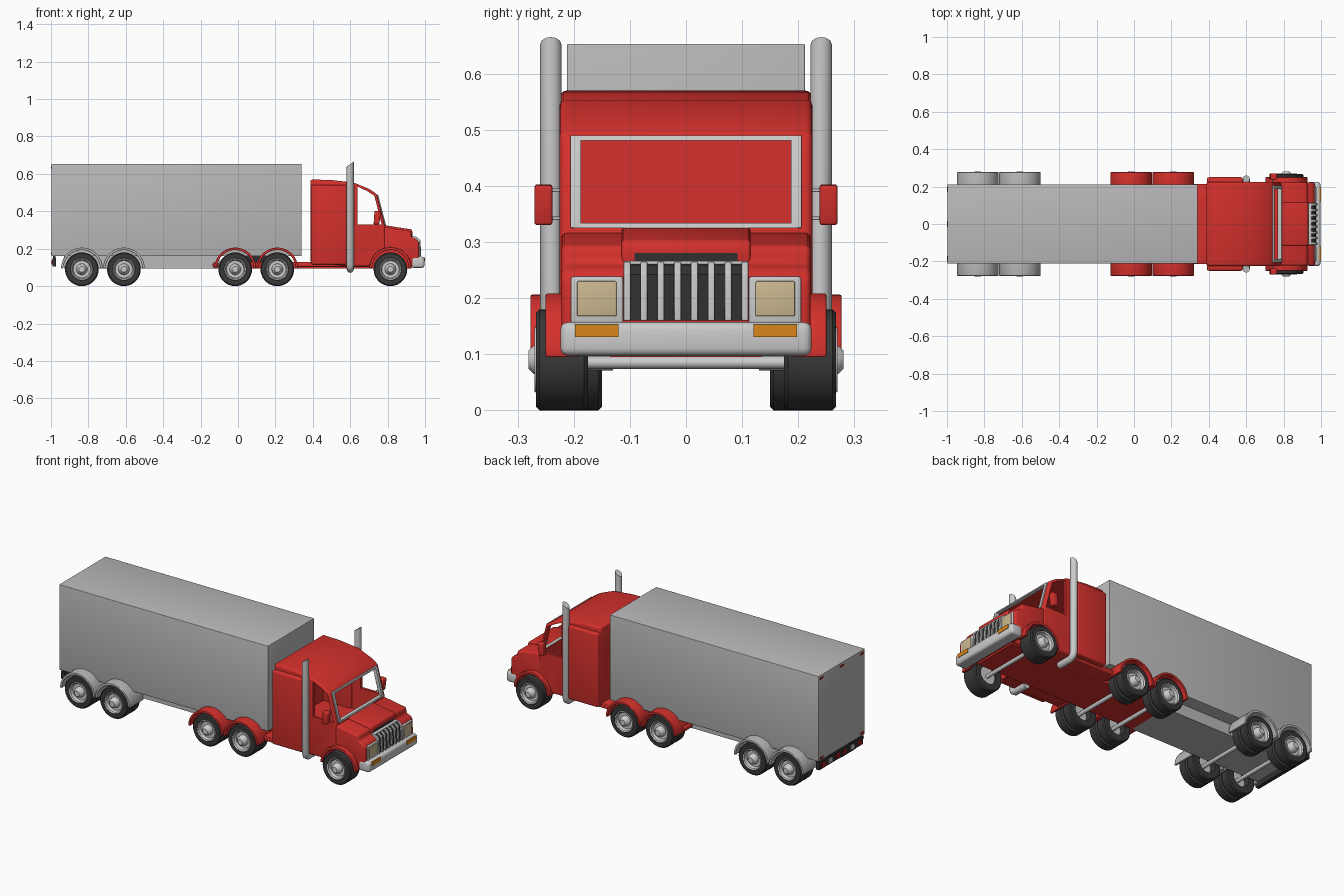
import bpy, bmesh, math
from mathutils import Vector

if "Cube" in bpy.data.objects:
    bpy.data.objects.remove(bpy.data.objects["Cube"])


def material(name, r, g, b):
    m = bpy.data.materials.new(name)
    m.diffuse_color = (r, g, b, 1)
    m.use_nodes = True
    m.node_tree.nodes["Principled BSDF"].inputs["Base Color"].default_value = m.diffuse_color
    return m


RED = material("red paint", 0.66, 0.03, 0.025)
GREY = material("trailer grey", 0.49, 0.49, 0.49)
METAL = material("bright metal", 0.60, 0.60, 0.60)
TYRE = material("tyre rubber", 0.04, 0.04, 0.04)
DARK = material("dark grille", 0.03, 0.03, 0.03)
CREAM = material("headlight cream", 0.60, 0.48, 0.28)
ORANGE = material("indicator orange", 0.70, 0.24, 0.01)
LAMP = material("tail light red", 0.45, 0.01, 0.01)


def smooth(ob):
    bpy.ops.object.select_all(action='DESELECT')
    ob.select_set(True)
    bpy.context.view_layer.objects.active = ob
    bpy.ops.object.convert(target='MESH')
    bpy.ops.object.shade_smooth_by_angle(angle=math.radians(35))


def finish(name, bm, mat, bevel=0, mirror=False):
    bmesh.ops.remove_doubles(bm, verts=bm.verts, dist=1e-6)
    bmesh.ops.recalc_face_normals(bm, faces=bm.faces)
    me = bpy.data.meshes.new(name)
    bm.to_mesh(me)
    bm.free()
    me.materials.append(mat)
    ob = bpy.data.objects.new(name, me)
    bpy.context.collection.objects.link(ob)
    if bevel:
        b = ob.modifiers.new("bevel", 'BEVEL')
        b.width, b.segments, b.limit_method = bevel, 3, 'ANGLE'
    if mirror:
        ob.modifiers.new("mirror", 'MIRROR').use_axis = (False, True, False)
    smooth(ob)
    return ob


def prism(name, profile, y0, y1, mat, bevel=0, mirror=False):
    """Side profile (x, z) extruded from y0 to y1."""
    bm = bmesh.new()
    f = bm.faces.new([bm.verts.new((x, y0, z)) for x, z in profile])
    r = bmesh.ops.extrude_face_region(bm, geom=[f])
    bmesh.ops.translate(bm, vec=(0, y1 - y0, 0),
                        verts=[v for v in r['geom'] if isinstance(v, bmesh.types.BMVert)])
    return finish(name, bm, mat, bevel, mirror)


def box(name, x0, x1, y0, y1, z0, z1, mat, bevel=0, mirror=False):
    return prism(name, [(x0, z0), (x1, z0), (x1, z1), (x0, z1)], y0, y1, mat, bevel, mirror)


def lathe(name, pts, x, z, mat, sides=36):
    """Ring profile (radius, y) turned about a sideways axis, on both sides."""
    bm = bmesh.new()
    rings = [[bm.verts.new((x + r * math.cos(a), y, z + r * math.sin(a)))
              for a in [2 * math.pi * i / sides for i in range(sides)]] for r, y in pts]
    for p, q in zip(rings, rings[1:]):
        for i in range(sides):
            j = (i + 1) % sides
            bm.faces.new((p[i], p[j], q[j], q[i]))
    return finish(name, bm, mat, mirror=True)


def arch(name, x, r0, r1, y0, y1, mat):
    """Half-ring mudguard over a wheel, on both sides."""
    n = 20
    ring = [(x + r1 * math.cos(math.pi * i / n), 0.095 + r1 * math.sin(math.pi * i / n)) for i in range(n + 1)]
    ring += [(x + r0 * math.cos(math.pi * i / n), 0.095 + r0 * math.sin(math.pi * i / n)) for i in range(n, -1, -1)]
    return prism(name, ring, y0, y1, mat, 0.003, True)


def tube(name, points, radius, mat, slant=0):
    """Pipe through points, on both sides; slant shears the open top."""
    cu = bpy.data.curves.new(name, 'CURVE')
    cu.dimensions, cu.bevel_depth, cu.bevel_resolution, cu.use_fill_caps = '3D', radius, 4, True
    s = cu.splines.new('POLY')
    s.points.add(len(points) - 1)
    for p, co in zip(s.points, points):
        p.co = (*co, 1)
    ob = bpy.data.objects.new(name, cu)
    bpy.context.collection.objects.link(ob)
    smooth(ob)
    ob.data.materials.clear()
    ob.data.materials.append(mat)
    for v in ob.data.vertices:
        if slant and v.co.z > 0.6:
            v.co.z += (v.co.x - points[0][0]) * slant
    ob.modifiers.new("mirror", 'MIRROR').use_axis = (False, True, False)
    smooth(ob)
    return ob


def cut(ob, *cutters):
    for c in cutters:
        m = ob.modifiers.new("cut", 'BOOLEAN')
        m.operation, m.object, m.solver = 'DIFFERENCE', c, 'EXACT'
        smooth(ob)
    for c in cutters:
        bpy.data.objects.remove(c)


# trailer
trailer = box("trailer_box", -0.997, 0.34, -0.212, 0.212, 0.16, 0.653, GREY, 0.003)
box("trailer_underbody", -0.93, -0.10, -0.135, 0.135, 0.095, 0.165, GREY)
box("rear_bumper_bar", -0.993, -0.972, -0.2, 0.2, 0.105, 0.15, DARK)
box("rear_bumper_strut", -0.99, -0.975, 0.08, 0.11, 0.14, 0.165, DARK, mirror=True)
for i, y in enumerate((0.03, 0.10, 0.165)):
    box("tail_light", -0.997, -0.99, y - 0.015, y + 0.015, 0.115, 0.14, METAL if i == 1 else LAMP, mirror=True)
for y, z in ((0.185, 0.635), (0.0, 0.635), (0.185, 0.175)):
    box("marker_light", -1.0, -0.995, y - 0.015, y + 0.015, z - 0.005, z + 0.005, LAMP, mirror=y > 0)

# tractor chassis
box("chassis_frame", -0.11, 0.92, -0.135, 0.135, 0.095, 0.13, RED)
box("chassis_deck", 0.31, 0.71, -0.215, 0.215, 0.103, 0.13, RED, 0.004)
box("chassis_tail_tab", -0.135, -0.105, -0.21, 0.21, 0.10, 0.125, RED, 0.004)
box("coupling_plate", 0.0, 0.2, -0.09, 0.09, 0.125, 0.165, DARK)

# wheels, axles and mudguards
rim = [(0.061, 0.262), (0.057, 0.270), (0.051, 0.266), (0.046, 0.25), (0.03, 0.25),
       (0.025, 0.272), (0.016, 0.281), (0, 0.281)]
dual = [(0.05, 0.15), (0.084, 0.15), (0.09, 0.156), (0.09, 0.2), (0.08, 0.206), (0.08, 0.211),
        (0.09, 0.217), (0.09, 0.261), (0.084, 0.267), (0.06, 0.267), (0.05, 0.24), (0.05, 0.15)]
single = [(0.05, 0.175), (0.084, 0.175), (0.09, 0.182), (0.09, 0.261), (0.084, 0.267),
          (0.06, 0.267), (0.05, 0.24), (0.05, 0.175)]
for x, paint in ((-0.835, GREY), (-0.61, GREY), (-0.015, RED), (0.21, RED), (0.815, None)):
    lathe("tyre", dual if paint else single, x, 0.09, TYRE)
    lathe("wheel_rim", rim, x, 0.09, METAL)
    lathe("wheel_inner_disc", [(0.052, 0.185), (0, 0.185)], x, 0.09, METAL)
    lathe("axle", [(0.011, 0), (0.011, 0.2)], x, 0.085, METAL, 12)
    if paint:
        arch("mudguard", x, 0.098, 0.111, 0.15, 0.277, paint)
arch("front_mudguard", 0.815, 0.098, 0.113, 0.19, 0.25, RED)

# hollow cab with open windows
cab = prism("cab", [(0.387, 0.125), (0.387, 0.57), (0.50, 0.567), (0.62, 0.553), (0.70, 0.52), (0.742, 0.493),
                    (0.787, 0.32), (0.787, 0.105), (0.62, 0.105)], -0.225, 0.225, RED, 0.012)
cut(cab,
    prism("cab_interior", [(0.405, 0.2), (0.405, 0.553), (0.6, 0.54), (0.69, 0.508), (0.729, 0.483),
                           (0.771, 0.32), (0.771, 0.2)], -0.209, 0.209, RED),
    prism("side_window_cut", [(0.638, 0.33), (0.638, 0.532), (0.69, 0.508), (0.729, 0.483), (0.768, 0.33)],
          -0.3, 0.3, RED),
    box("windscreen_cut", 0.715, 0.85, -0.19, 0.19, 0.332, 0.483, RED),
    lathe("wheel_arch_cut", [(0, 0.14), (0.1, 0.14), (0.1, 0.3), (0, 0.3)], 0.815, 0.095, RED))
box("sleeper_side_panel", 0.39, 0.582, 0.2, 0.25, 0.115, 0.54, RED, 0.01, True)


# windscreen frame, leaning with the glass line
def lean(z0, z1, d0=-0.014, d1=0.006):
    fx = lambda z: 0.742 + (0.493 - z) * 0.26
    return [(fx(z0) + d0, z0), (fx(z0) + d1, z0), (fx(z1) + d1, z1), (fx(z1) + d0, z1)]


prism("windscreen_side_frame", lean(0.325, 0.49), 0.187, 0.206, METAL, 0.002, True)
prism("windscreen_top_frame", lean(0.481, 0.49), -0.2, 0.2, METAL)
prism("windscreen_bottom_frame", lean(0.325, 0.334), -0.2, 0.2, METAL)

# bonnet
bonnet = prism("bonnet", [(0.775, 0.105), (0.775, 0.318), (0.925, 0.293), (0.928, 0.262), (0.955, 0.252),
                          (0.968, 0.235), (0.968, 0.105)], -0.222, 0.222, RED, 0.01)
cut(bonnet, lathe("wheel_arch_cut", [(0, 0.14), (0.1, 0.14), (0.1, 0.3), (0, 0.3)], 0.815, 0.095, RED))
prism("bonnet_centre", [(0.775, 0.25), (0.775, 0.327), (0.928, 0.303), (0.933, 0.288), (0.928, 0.25)],
      -0.115, 0.115, RED, 0.006)
box("bonnet_vent", 0.92, 0.932, -0.092, 0.092, 0.266, 0.286, DARK)

# grille
prism("grille_back", [(0.92, 0.16), (0.92, 0.263), (0.95, 0.259), (0.968, 0.242), (0.972, 0.16)], -0.11, 0.11, DARK)
for i in range(8):
    y = -0.105 + i * 0.03
    prism("grille_bar", [(0.92, 0.16), (0.92, 0.267), (0.953, 0.264), (0.975, 0.245), (0.98, 0.16)],
          y - 0.006, y + 0.006, METAL, 0.002)
box("grille_top_trim", 0.92, 0.95, -0.111, 0.111, 0.260, 0.266, METAL, 0.002)

# headlights, bumper and indicators
box("headlight_frame", 0.93, 0.973, 0.112, 0.205, 0.155, 0.238, METAL, 0.004, True)
box("headlight_lens", 0.968, 0.976, 0.124, 0.194, 0.168, 0.23, CREAM, 0.002, True)
box("front_bumper", 0.925, 0.997, -0.224, 0.224, 0.097, 0.157, METAL, 0.014)
box("indicator", 0.992, 1.0, 0.12, 0.198, 0.131, 0.153, ORANGE, mirror=True)

# exhaust stacks
tube("exhaust_stack", [(0.6, 0.241, 0.652), (0.6, 0.241, 0.12), (0.6, 0.234, 0.10), (0.6, 0.217, 0.09),
                       (0.6, 0.13, 0.09)], 0.019, METAL, 0.7)

# door mirrors
prism("mirror_housing", [(0.725, 0.33), (0.755, 0.33), (0.765, 0.40), (0.73, 0.403)], 0.238, 0.27, RED, 0.005, True)
for z in (0.342, 0.392):
    tube("mirror_bracket", [(0.74, 0.205, z), (0.742, 0.245, z)], 0.003, METAL)
